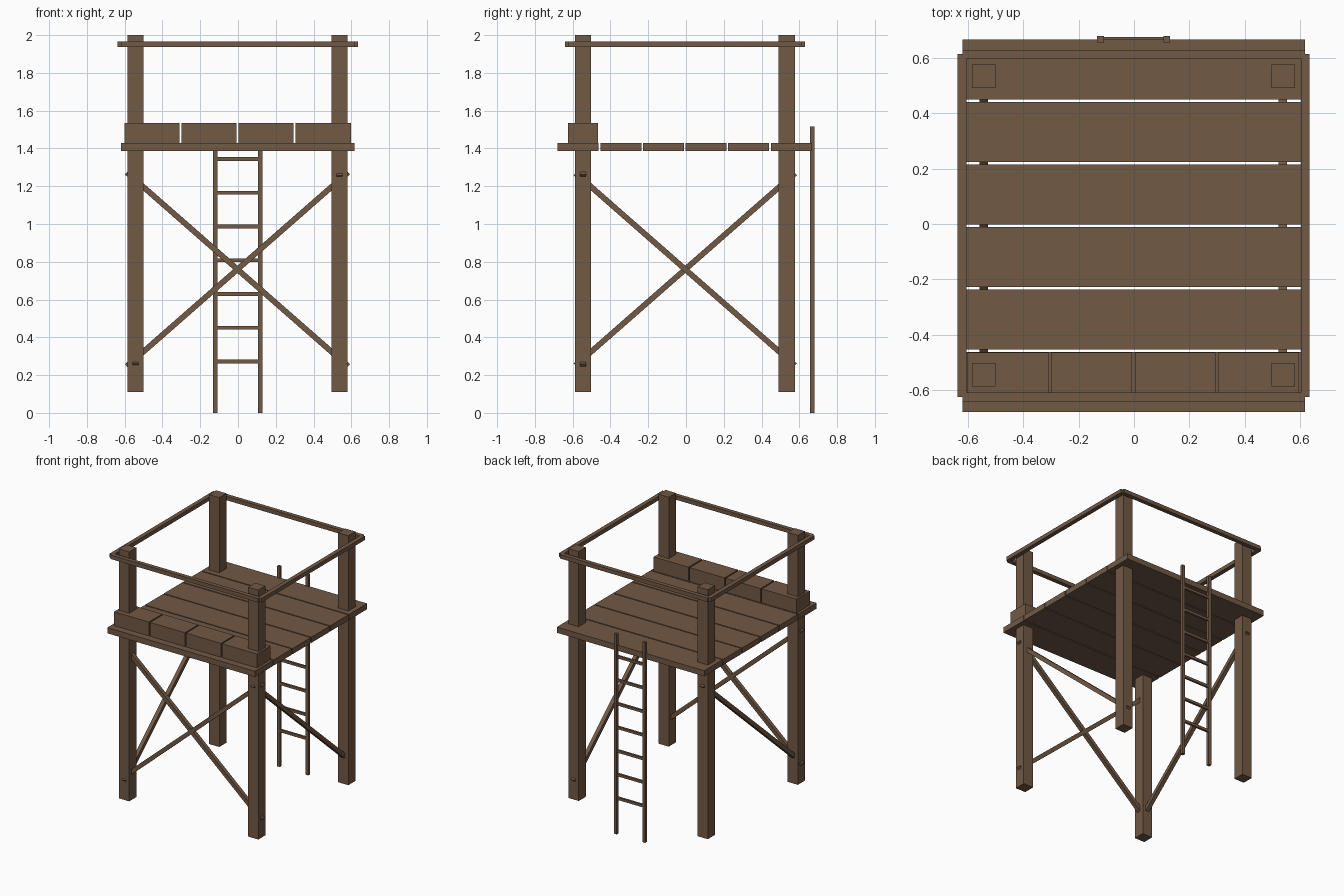
import bpy, bmesh, math
from mathutils import Matrix, Vector

if "Cube" in bpy.data.objects:
    bpy.data.objects.remove(bpy.data.objects["Cube"])

wood = bpy.data.materials.new("brown wood")
wood.diffuse_color = (0.165, 0.1, 0.06, 1)
wood.use_nodes = True
wood.node_tree.nodes["Principled BSDF"].inputs["Base Color"].default_value = wood.diffuse_color


def make(name, size, centre, rot=None):
    """Box of a given size, optionally rotated, placed at centre."""
    bm = bmesh.new()
    m = Matrix.Translation(Vector(centre)) @ (rot or Matrix.Identity(4)) @ Matrix.Diagonal((*size, 1))
    bmesh.ops.create_cube(bm, size=1, matrix=m)
    me = bpy.data.meshes.new(name)
    bm.to_mesh(me)
    bm.free()
    me.materials.append(wood)
    ob = bpy.data.objects.new(name, me)
    bpy.context.collection.objects.link(ob)
    return ob


def box(name, x, y, z):
    """Box from (min, max) ranges."""
    r = (x, y, z)
    return make(name, [b - a for a, b in r], [(a + b) / 2 for a, b in r])


# corner posts
for sx, xr in (("left", (-0.586, -0.501)), ("right", (0.496, 0.581))):
    for sy, yr in (("front", (-0.587, -0.502)), ("back", (0.491, 0.576))):
        box(f"{sy}_{sx}_post", xr, yr, (0.11, 2.0))

# deck planks
for i in range(6):
    y = -0.679 + i * 0.2256
    box(f"deck_plank_{i + 1}", (-0.62, 0.617), (y, y + 0.217), (1.387, 1.43))

# front parapet blocks
for i in range(4):
    x = -0.601 + i * 0.302
    box(f"parapet_block_{i + 1}", (x, x + 0.292), (-0.626, -0.465), (1.43, 1.535))

# hand rails
RZ = (1.936, 1.966)
box("front_rail", (-0.62, 0.617), (-0.641, -0.609), RZ)
box("back_rail", (-0.62, 0.617), (0.597, 0.629), RZ)
box("left_rail", (-0.638, -0.606), (-0.625, 0.614), RZ)
box("right_rail", (0.603, 0.635), (-0.625, 0.614), RZ)

# diagonal braces: a cross at the front, a single one on each side
A = math.atan(0.876)
T = 0.03
L = 2 * 0.586 / math.cos(A)
for name, s in (("front_brace_rising", -1), ("front_brace_falling", 1)):
    make(name, (L, T, T), (-0.003, -0.545, 0.76), Matrix.Rotation(s * A, 4, 'Y'))
L = 2 * 0.581 / math.cos(A)
for name, x, s in (("left_brace", -0.543, 1), ("right_brace", 0.537, -1)):
    make(name, (T, L, T), (x, -0.004, 0.76), Matrix.Rotation(s * A, 4, 'X'))

# ladder at the back
for name, x in (("left", -0.133), ("right", 0.106)):
    box(f"ladder_{name}_rail", (x, x + 0.024), (0.656, 0.679), (0, 1.517))
for i in range(7):
    z = 0.272 + i * 0.1787
    box(f"ladder_rung_{i + 1}", (-0.12, 0.117), (0.66, 0.676), (z - 0.01, z + 0.01))
